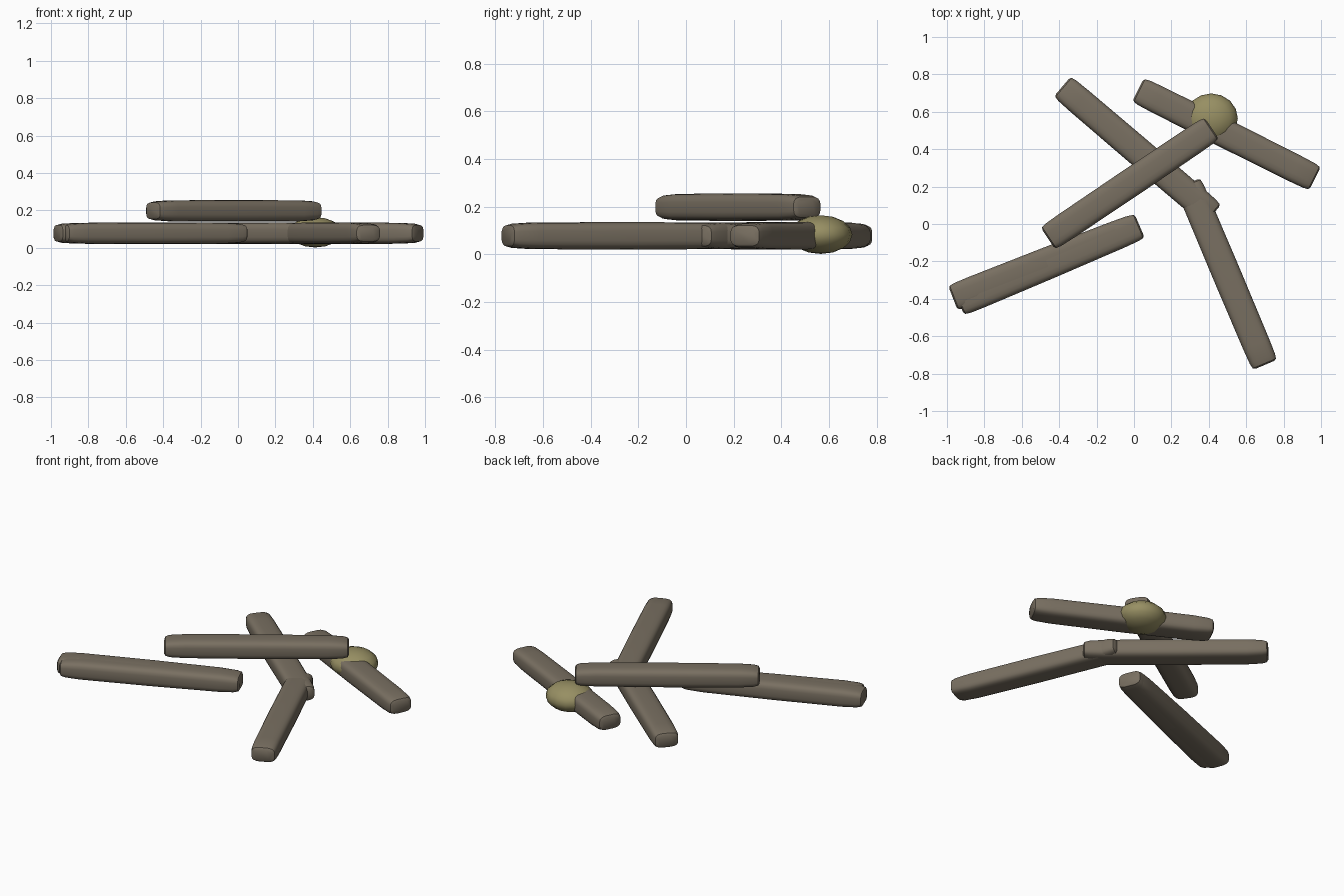
import bpy, bmesh, math
from mathutils import Vector

cube = bpy.data.objects.get("Cube")
if cube:
    bpy.data.objects.remove(cube)


def material(name, rgb):
    mat = bpy.data.materials.new(name)
    mat.use_nodes = True
    mat.diffuse_color = (*rgb, 1)
    mat.node_tree.nodes["Principled BSDF"].inputs["Base Color"].default_value = (*rgb, 1)
    return mat


BARK = material("grey brown wood", (0.19, 0.16, 0.12))
MOSS = material("olive lump", (0.31, 0.275, 0.125))


def finish(name, bm, mat, angle):
    bmesh.ops.recalc_face_normals(bm, faces=bm.faces)
    mesh = bpy.data.meshes.new(name)
    bm.to_mesh(mesh)
    bm.free()
    mesh.materials.append(mat)
    obj = bpy.data.objects.new(name, mesh)
    bpy.context.collection.objects.link(obj)
    bpy.ops.object.select_all(action="DESELECT")
    obj.select_set(True)
    bpy.context.view_layer.objects.active = obj
    bpy.ops.object.shade_smooth_by_angle(angle=math.radians(angle))
    return obj


def power(v, e):
    return math.copysign(abs(v) ** e, v)


# Rounded bar lofted between two end points, tapering at both ends
def log(name, start, end, z, half_width=0.077, half_height=0.058, sides=20):
    a, b = Vector((*start, z)), Vector((*end, z))
    along = (b - a).normalized()
    across = Vector((-along.y, along.x, 0))
    length = (b - a).length
    # distance from the end, width scale, height scale
    taper = [(0, 0.7, 0.55), (0.008, 0.88, 0.76), (0.035, 0.95, 0.88), (0.12, 0.98, 0.97)]
    stations = taper + [(length / 2, 1, 1)] + [(length - d, w, h) for d, w, h in reversed(taper)]
    bm = bmesh.new()
    rings = []
    for d, w, h in stations:
        ring = []
        for i in range(sides):
            t = math.tau * (i + 0.5) / sides
            x = power(math.cos(t), 0.55) * half_width * w
            y = power(math.sin(t), 0.55) * half_height * h
            ring.append(bm.verts.new(a + along * d + across * x + Vector((0, 0, y))))
        rings.append(ring)
    for r, s in zip(rings, rings[1:]):
        for i in range(sides):
            j = (i + 1) % sides
            bm.faces.new((r[i], r[j], s[j], s[i]))
    bm.faces.new(rings[0])
    bm.faces.new(rings[-1])
    return finish(name, bm, BARK, 40)


# Logs lying on the ground, two of them nearly coincident
LOW, HIGH = 0.078, 0.198
log("left_log", (-0.968, -0.396), (0.015, -0.015), LOW)
log("left_log_twin", (-0.935, -0.422), (0.03, -0.01), LOW)
log("rear_log", (-0.383, 0.735), (0.42, 0.05), LOW)
log("front_log", (0.70, -0.753), (0.29, 0.218), LOW)
log("right_log", (0.022, 0.717), (0.968, 0.243), LOW)

# Log resting across the others
log("top_log", (0.415, 0.512), (-0.46, -0.077), HIGH)

# Flattened round lump on the right log
bm = bmesh.new()
bmesh.ops.create_uvsphere(bm, u_segments=16, v_segments=8, radius=1)
for v in bm.verts:
    v.co = Vector((0.413 + v.co.x * 0.142, 0.565 + v.co.y * 0.133, 0.083 + v.co.z * 0.081))
finish("round_lump", bm, MOSS, 50)
